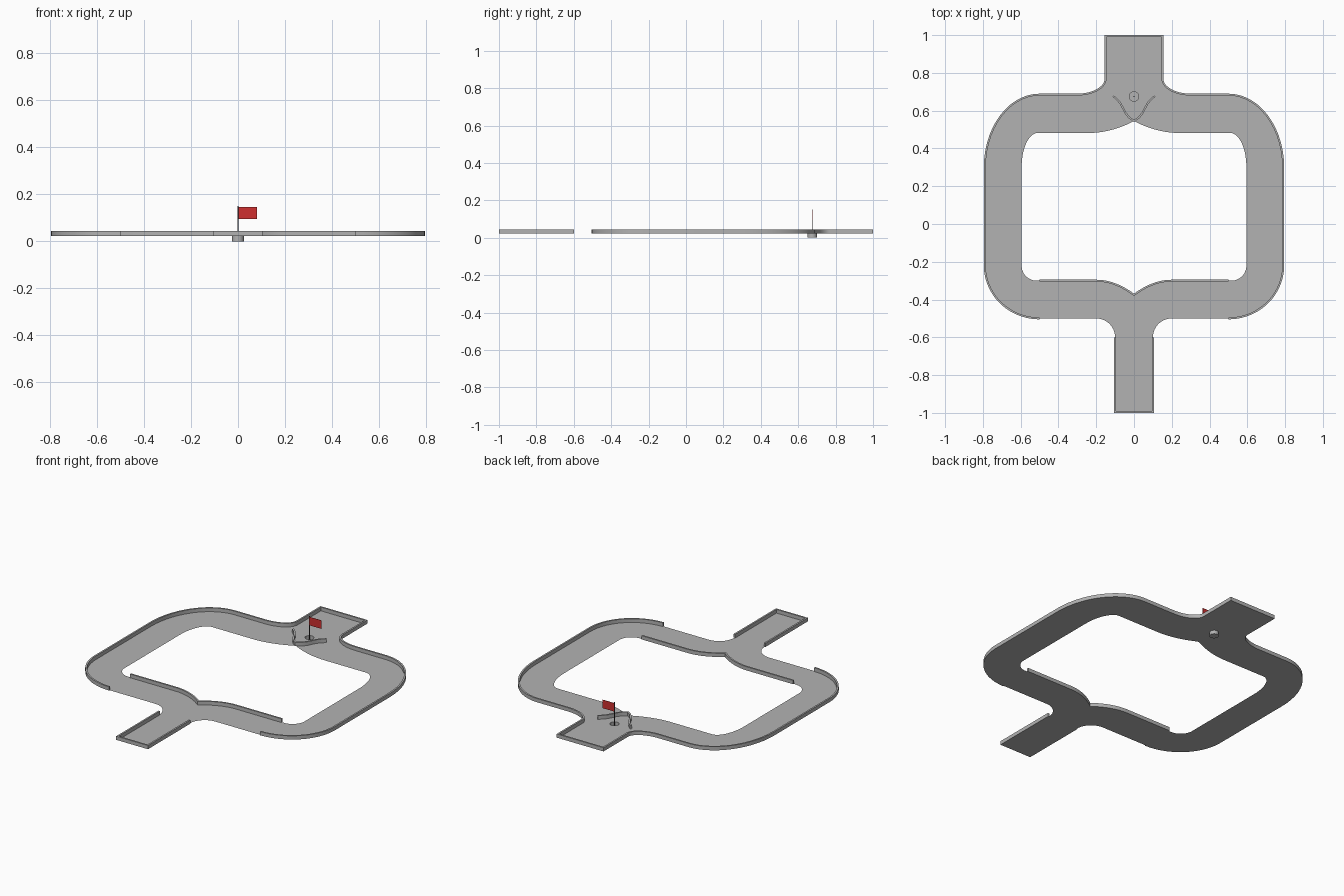
import bpy, bmesh, math
from mathutils import Vector
from mathutils.geometry import tessellate_polygon

if "Cube" in bpy.data.objects:
    bpy.data.objects.remove(bpy.data.objects["Cube"])

FLOOR, TOP, T = 0.022, 0.044, 0.005   # floor height, wall top, half wall thickness
CUP_Y, CUP_R = 0.675, 0.025


def material(name, rgb):
    m = bpy.data.materials.new(name)
    m.diffuse_color = (*rgb, 1)
    m.use_nodes = True
    m.node_tree.nodes["Principled BSDF"].inputs["Base Color"].default_value = m.diffuse_color
    return m


GREY = material("course grey", (0.45, 0.45, 0.45))
RED = material("flag red", (0.62, 0.03, 0.03))
DARK = material("pole dark", (0.06, 0.05, 0.05))


def make(name, verts, faces, mat, fix=True):
    me = bpy.data.meshes.new(name)
    me.from_pydata(verts, [], faces)
    me.materials.append(mat)
    bm = bmesh.new()
    bm.from_mesh(me)
    if fix:
        bmesh.ops.recalc_face_normals(bm, faces=bm.faces)
    bm.to_mesh(me)
    bm.free()
    ob = bpy.data.objects.new(name, me)
    bpy.context.collection.objects.link(ob)
    return ob


def smooth(ob):
    bpy.ops.object.select_all(action='DESELECT')
    ob.select_set(True)
    bpy.context.view_layer.objects.active = ob
    bpy.ops.object.shade_smooth_by_angle(angle=math.radians(30))


def arc(cx, cy, rx, ry, a0, a1, n=14):
    angs = [math.radians(a0 + (a1 - a0) * i / n) for i in range(n + 1)]
    return [(cx + rx * math.cos(a), cy + ry * math.sin(a)) for a in angs]


def cusp(y0, dy, w, n=10):
    """Curve from a point on the centre line, flattening out at x = w."""
    return [(w * i / n, y0 + dy * (1 - i / n) ** 2) for i in range(n + 1)]


def flip(pts):
    return [(-x, y) for x, y in reversed(pts)]


def wall(name, pts):
    """Mitred upright strip along a path."""
    P = [Vector(p) for p in pts]
    verts = []
    for i, p in enumerate(P):
        d0 = (p - P[i - 1]).normalized() if i else (P[1] - p).normalized()
        d1 = (P[i + 1] - p).normalized() if i < len(P) - 1 else d0
        t = (d0 + d1).normalized()
        n = Vector((-t.y, t.x)) * T / max(0.5, t.dot(d0))
        for s, z in ((1, FLOOR), (-1, FLOOR), (-1, TOP), (1, TOP)):
            verts.append((p.x + s * n.x, p.y + s * n.y, z))
    faces = [(3, 2, 1, 0)]
    for i in range(len(P) - 1):
        b = 4 * i
        faces += [(b + k, b + (k + 1) % 4, b + 4 + (k + 1) % 4, b + 4 + k) for k in range(4)]
    b = 4 * (len(P) - 1)
    faces.append((b, b + 1, b + 2, b + 3))
    smooth(make(name, verts, faces, GREY))


# Right-hand halves of the plan
rim = ([(0.15, 0.995)] + arc(0.30, 0.77, 0.15, 0.085, 180, 270)
       + arc(0.5, 0.30, 0.29, 0.385, 90, 0) + arc(0.5, -0.22, 0.29, 0.28, 0, -90))
lane = arc(0.2, -0.6, 0.1, 0.1, 90, 180) + [(0.1, -0.995)]
low_cusp = cusp(-0.30, -0.075, 0.2)
inner = (cusp(0.482, 0.063, 0.24) + arc(0.51, 0.30, 0.085, 0.182, 90, 0)
         + arc(0.515, -0.22, 0.08, 0.08, 0, -90) + low_cusp[::-1])

# Floor with island opening and cup hole
outer = rim + lane
loops = [outer + flip(outer), inner + flip(inner)[1:-1],
         arc(0, CUP_Y, CUP_R, CUP_R, 0, 360, 24)[:-1]]
loops3 = [[Vector((x, y, FLOOR)) for x, y in l] for l in loops]
floor_verts = [v for l in loops3 for v in l]
floor = make("floor", floor_verts, [tuple(f) for f in tessellate_polygon(loops3)], GREY, False)
for poly in floor.data.polygons:
    if poly.normal.z < 0:
        poly.flip()

# Walls
wall("outer_wall", flip(rim) + rim)
wall("lane_wall", [(0.1, -0.6), (0.1, -0.995), (-0.1, -0.995), (-0.1, -0.6)])
edge = low_cusp + [(0.5, -0.30)]
wall("island_wall", flip(edge) + edge[1:])
vee = [(0, 0.545), (0.025, 0.563), (0.045, 0.587), (0.058, 0.613),
       (0.073, 0.64), (0.09, 0.66), (0.11, 0.677)]
wall("deflector_wall", flip(vee) + vee[1:])


def tube(name, r, z0, z1, n, mat, cap_top):
    ring = arc(0, CUP_Y, r, r, 0, 360, n)[:-1]
    verts = [(x, y, z) for z in (z0, z1) for x, y in ring]
    faces = [(i, (i + 1) % n, n + (i + 1) % n, n + i) for i in range(n)]
    faces.append(tuple(reversed(range(n))))
    if cap_top:
        faces.append(tuple(range(n, 2 * n)))
    smooth(make(name, verts, faces, mat, False))


# Cup, pole and flag
tube("cup", CUP_R, 0.0, FLOOR, 24, GREY, False)
tube("flag_pole", 0.0025, 0.001, 0.15, 10, DARK, True)
flag_verts = [(x, CUP_Y + y, z) for y in (-0.001, 0.001)
              for x, z in ((0.002, 0.095), (0.08, 0.095), (0.08, 0.145), (0.002, 0.145))]
make("flag", flag_verts, [(0, 1, 2, 3), (7, 6, 5, 4), (0, 4, 5, 1), (1, 5, 6, 2),
                          (2, 6, 7, 3), (3, 7, 4, 0)], RED)
